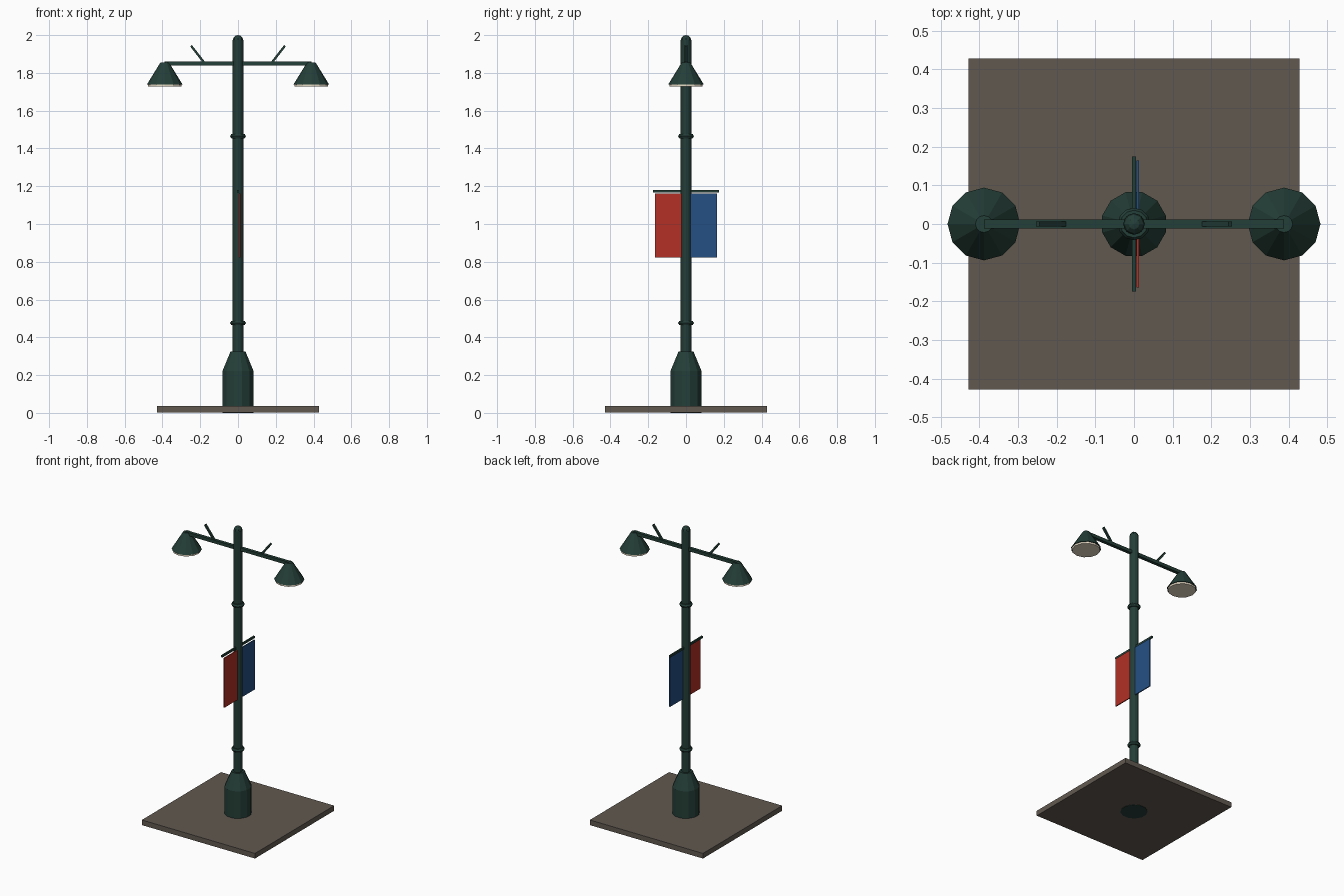
import bpy, math
from mathutils import Vector

cube = bpy.data.objects.get("Cube")
if cube:
    bpy.data.objects.remove(cube, do_unlink=True)


def material(name, rgb):
    # sRGB bytes to linear
    lin = [((c / 255 + 0.055) / 1.055) ** 2.4 for c in rgb]
    m = bpy.data.materials.new(name)
    m.use_nodes = True
    m.diffuse_color = (*lin, 1)
    m.node_tree.nodes["Principled BSDF"].inputs["Base Color"].default_value = (*lin, 1)
    return m


green = material("dark_green", (36, 62, 55))
stone = material("stone_brown", (97, 89, 80))
cream = material("lens_cream", (232, 220, 198))
red = material("banner_red", (178, 48, 37))
blue = material("banner_blue", (36, 80, 132))


def finish(name, mat):
    o = bpy.context.object
    o.name = name
    o.data.materials.append(mat)
    return o


def box(name, mat, lo, hi):
    lo, hi = Vector(lo), Vector(hi)
    bpy.ops.mesh.primitive_cube_add(size=1, location=(lo + hi) / 2)
    o = finish(name, mat)
    o.scale = hi - lo
    return o


def cone(name, mat, r1, r2, z0, z1, x=0, turn=0, sides=12):
    bpy.ops.mesh.primitive_cone_add(vertices=sides, radius1=r1, radius2=r2, depth=z1 - z0,
                                    location=(x, 0, (z0 + z1) / 2),
                                    rotation=(0, 0, math.radians(turn)))
    return finish(name, mat)


# Ground slab and pole base
box("ground_slab", stone, (-0.428, -0.428, 0.002), (0.428, 0.428, 0.037))
cone("base_housing", green, 0.085, 0.085, 0, 0.222, turn=15)
cone("base_taper", green, 0.085, 0.041, 0.222, 0.325, turn=15)

# Pole, rounded cap and collars
cone("pole", green, 0.028, 0.028, 0.3, 1.973)
bpy.ops.mesh.primitive_uv_sphere_add(segments=8, ring_count=6, radius=0.028,
                                     location=(0, 0, 1.972))
finish("pole_cap", green)
for name, z in (("lower_collar", 0.476), ("upper_collar", 1.465)):
    bpy.ops.mesh.primitive_torus_add(major_radius=0.029, minor_radius=0.013,
                                     major_segments=12, minor_segments=6, location=(0, 0, z))
    finish(name, green)

# Cross arm with a lamp and a slanted stub on each side
box("cross_arm", green, (-0.388, -0.011, 1.838), (0.388, 0.011, 1.86))
for side, s in (("left", 1), ("right", -1)):
    x = s * 0.388
    cone(side + "_lamp_shade", green, 0.094, 0.022, 1.739, 1.856, x)
    cone(side + "_lamp_lens", cream, 0.088, 0.088, 1.727, 1.742, x)
    stub = box(side + "_arm_stub", green, (s * 0.213 - 0.006, -0.007, 1.84),
               (s * 0.213 + 0.006, 0.007, 1.956))
    stub.rotation_euler.y = s * math.radians(38)

# Banner rod and the two banners
box("banner_rod", green, (-0.005, -0.175, 1.167), (0.005, 0.175, 1.181))
box("front_banner", red, (0.006, -0.164, 0.822), (0.013, -0.012, 1.161))
box("back_banner", blue, (0.006, 0.012, 0.822), (0.013, 0.164, 1.161))
